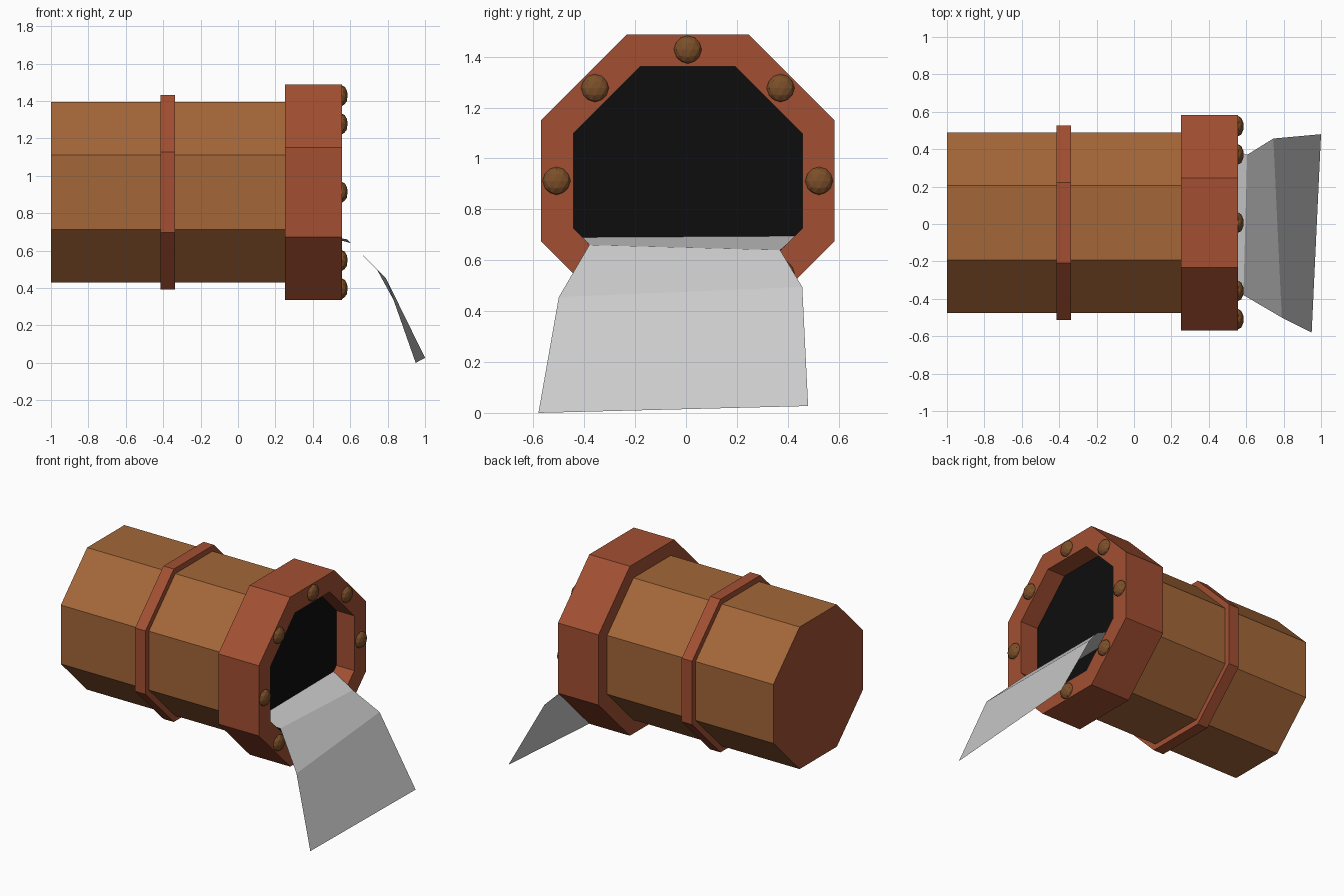
import bpy, math

if "Cube" in bpy.data.objects:
    bpy.data.objects.remove(bpy.data.objects["Cube"])

CY, CZ = 0.007, 0.912          # pipe axis, running along x


def material(name, rgb):
    m = bpy.data.materials.new(name)
    m.diffuse_color = (*rgb, 1)
    m.use_nodes = True
    m.node_tree.nodes["Principled BSDF"].inputs["Base Color"].default_value = m.diffuse_color
    return m


WOOD = material("pipe_brown", (0.37, 0.135, 0.04))
RUST = material("rust_red", (0.36, 0.078, 0.032))
BOLT = material("bolt_brown", (0.20, 0.078, 0.022))
BLACK = material("dark_inside", (0.004, 0.004, 0.004))


def add_object(name, verts, faces, mat=None):
    me = bpy.data.meshes.new(name)
    me.from_pydata(verts, [], faces)
    me.update()
    ob = bpy.data.objects.new(name, me)
    bpy.context.collection.objects.link(ob)
    if mat:
        me.materials.append(mat)
    return ob


def octagon(x, apothem):
    r = apothem / math.cos(math.pi / 8)
    angles = [math.radians(22.5 + 45 * i) for i in range(8)]
    return [(x, CY + r * math.cos(a), CZ + r * math.sin(a)) for a in angles]


def octagon_shell(name, profile, mat, closed=False):
    """Skin octagon rings given as (x, apothem), listed from back to front outside."""
    verts = [v for p in profile for v in octagon(*p)]
    n = len(profile)
    faces = []
    for k in range(n if closed else n - 1):
        a, b = 8 * k, 8 * ((k + 1) % n)
        for i in range(8):
            j = (i + 1) % 8
            faces.append((a + i, b + i, b + j, a + j))
    # consistent outward winding
    faces = [f[::-1] for f in faces]
    return add_object(name, verts, faces, mat)


# pipe body and its end plates
octagon_shell("pipe_body", [(-1.0, 0.483), (0.27, 0.483)], WOOD)
add_object("back_plate", octagon(-1.0, 0.483), [tuple(reversed(range(8)))], RUST)
add_object("dark_opening", octagon(0.42, 0.45), [tuple(range(8))], BLACK)

# raised band and front flange
octagon_shell("band", [(-0.415, 0.47), (-0.415, 0.52), (-0.337, 0.52), (-0.337, 0.47)],
              RUST, closed=True)
octagon_shell("flange", [(0.25, 0.45), (0.25, 0.576), (0.555, 0.576), (0.555, 0.45)],
              RUST, closed=True)

# ring of flattened bolts
for i in range(8):
    a = i * math.pi / 4
    bpy.ops.mesh.primitive_ico_sphere_add(
        subdivisions=2, radius=0.055,
        location=(0.555, CY + 0.516 * math.cos(a), CZ + 0.516 * math.sin(a)))
    bolt = bpy.context.object
    bolt.name = f"bolt_{i + 1}"
    bolt.scale.x = 0.58
    bolt.data.materials.append(BOLT)

# sheet of water pouring out: pairs of edge points from inside to ground
sheet = [(0.42, -0.42, 0.69), (0.42, 0.44, 0.695),
         (0.585, -0.38, 0.66), (0.605, 0.37, 0.64),
         (0.79, -0.50, 0.455), (0.745, 0.457, 0.495),
         (0.95, -0.58, 0.0), (1.0, 0.48, 0.027)]
add_object("water_sheet", sheet,
           [(i, i + 2, i + 3, i + 1) for i in (0, 2, 4)])
